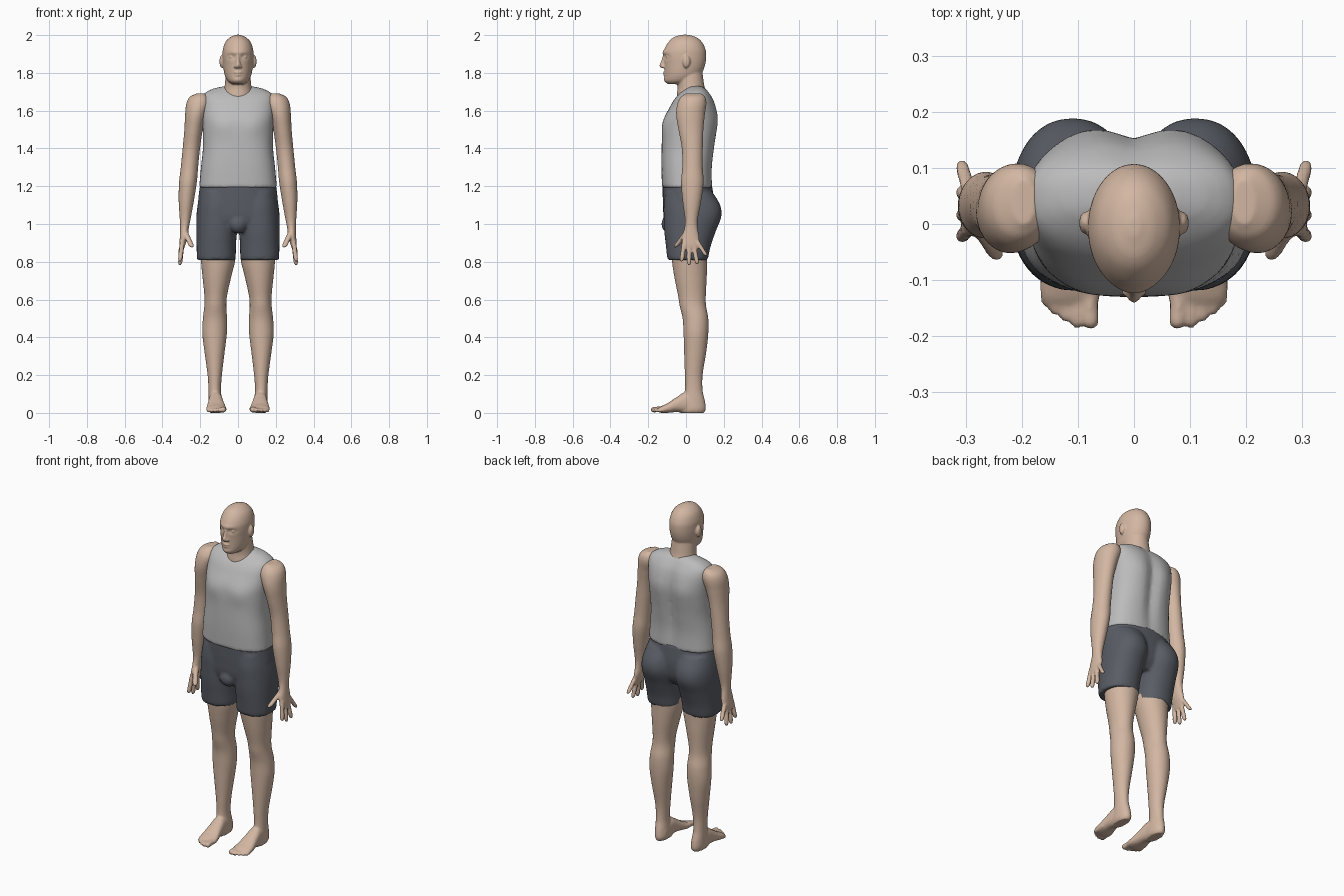
import bpy
import bmesh
from math import cos, sin, tau, exp
from mathutils import Vector, Matrix

default_cube = bpy.data.objects.get("Cube")
if default_cube:
    bpy.data.objects.remove(default_cube, do_unlink=True)


def make_material(name, colour):
    material = bpy.data.materials.new(name)
    material.use_nodes = True
    material.diffuse_color = (*colour, 1)
    shader = next(n for n in material.node_tree.nodes if n.type == 'BSDF_PRINCIPLED')
    shader.inputs["Base Color"].default_value = (*colour, 1)
    shader.inputs["Roughness"].default_value = 0.7
    return material


SKIN = make_material("skin", (0.65, 0.47, 0.36))
VEST = make_material("light grey cloth", (0.5, 0.5, 0.5))
SHORTS = make_material("dark grey cloth", (0.1, 0.11, 0.13))


def smooth_rows(rows, steps=6):
    """Hermite interpolation of the rows along their last value."""
    rows = [Vector(row) for row in rows]
    last = len(rows) - 1

    def slope(i):
        before, after = rows[max(i - 1, 0)], rows[min(i + 1, last)]
        return (after - before) / (after[4] - before[4])

    result = []
    for i in range(last):
        start, end = rows[i], rows[i + 1]
        span = end[4] - start[4]
        for step in range(steps):
            t = step / steps
            ease = t * t * (3 - 2 * t)
            bend = slope(i) * (t * (1 - t) ** 2) - slope(i + 1) * (t * t * (1 - t))
            result.append(start + (end - start) * ease + bend * span)
    result.append(rows[last])
    return result


def loft(bm, rows, axis='Z', power=2.0, sides=40):
    """Rows hold centre x, half width, near edge, far edge, place along axis."""
    def rounded(value):
        return (abs(value) ** (2 / power)) * (1 if value >= 0 else -1)

    rings = []
    for x, half, near, far, place in smooth_rows(rows):
        ring = []
        for k in range(sides):
            angle = tau * k / sides
            across = x + half * rounded(cos(angle))
            depth = (near + far) / 2 + (far - near) / 2 * rounded(sin(angle))
            co = (across, depth, place) if axis == 'Z' else (across, place, depth)
            ring.append(bm.verts.new(co))
        rings.append(ring)
    for lower, upper in zip(rings, rings[1:]):
        for k in range(sides):
            j = (k + 1) % sides
            bm.faces.new((lower[k], lower[j], upper[j], upper[k]))
    bm.faces.new(rings[0])
    bm.faces.new(rings[-1])


def digit(bm, base, tip, radius, axis='Z'):
    """A finger or toe with a rounded tip."""
    base, tip = Vector(base), Vector(tip)
    rows = []
    for t, scale in ((0, 1), (0.5, 0.95), (0.85, 0.9), (0.95, 0.65), (1, 0.2)):
        c, r = base.lerp(tip, t), radius * scale
        depth, place = (c.y, c.z) if axis == 'Z' else (c.z, c.y)
        rows.append((c.x, r, depth - r, depth + r, place))
    loft(bm, rows, axis, sides=16)


def blob(bm, centre, radii):
    matrix = Matrix.Translation(centre) @ Matrix.Diagonal((*radii, 1))
    bmesh.ops.create_uvsphere(bm, u_segments=24, v_segments=16, radius=1, matrix=matrix)


def push(bm, centre, radii, amount):
    """Soft dent or bulge along y."""
    for vert in bm.verts:
        d = vert.co - Vector(centre)
        vert.co.y += amount * exp(-sum((d[i] / radii[i]) ** 2 for i in range(3)))


def finish(name, bm, material, voxel, side=1):
    """Fuse the overlapping forms into one smooth surface."""
    bmesh.ops.scale(bm, vec=(side, 1, 1), verts=bm.verts)
    bmesh.ops.recalc_face_normals(bm, faces=bm.faces)
    mesh = bpy.data.meshes.new(name)
    bm.to_mesh(mesh)
    bm.free()
    mesh.materials.append(material)
    part = bpy.data.objects.new(name, mesh)
    bpy.context.collection.objects.link(part)
    fuse = part.modifiers.new("fuse", 'REMESH')
    fuse.mode = 'VOXEL'
    fuse.voxel_size = voxel
    fuse.use_smooth_shade = True
    soften = part.modifiers.new("soften", 'SMOOTH')
    soften.factor = 0.5
    soften.iterations = 2


# Head with face, ears and neck
bm = bmesh.new()
loft(bm, [(0, .03, -.095, 0, 1.74), (0, .052, -.11, .04, 1.755), (0, .067, -.113, .07, 1.78),
          (0, .075, -.114, .09, 1.81), (0, .08, -.116, .103, 1.85), (0, .082, -.121, .107, 1.89),
          (0, .08, -.115, .103, 1.925), (0, .065, -.09, .082, 1.966),
          (0, .038, -.06, .05, 1.991), (0, .01, -.02, .01, 2.002)], sides=64)
push(bm, (0, -.12, 1.908), (.05, .05, .01), -.005)
push(bm, (0, -.11, 1.763), (.025, .05, .015), -.005)
for s in (-1, 1):
    push(bm, (s * .033, -.105, 1.885), (.02, .05, .013), .012)
    blob(bm, (s * .033, -.093, 1.884), (.015, .014, .011))
    blob(bm, (s * .013, -.12, 1.833), (.009, .01, .008))
    blob(bm, (s * .086, .002, 1.86), (.012, .02, .033))
loft(bm, [(0, .012, -.13, -.1, 1.825), (0, .014, -.141, -.1, 1.838),
          (0, .011, -.132, -.1, 1.86), (0, .008, -.124, -.1, 1.89)], sides=20)
blob(bm, (0, -.11, 1.802), (.022, .012, .006))
blob(bm, (0, -.109, 1.789), (.019, .012, .006))
loft(bm, [(0, .08, -.05, .11, 1.64), (0, .082, -.049, .118, 1.68), (0, .072, -.045, .1, 1.72),
          (0, .066, -.05, .09, 1.78), (0, .06, -.05, .085, 1.83)])
finish("head_and_neck", bm, SKIN, 0.005)

# Sleeveless vest
bm = bmesh.new()
loft(bm, [(0, .206, -.127, .14, 1.19), (0, .196, -.13, .14, 1.3), (0, .186, -.129, .152, 1.4),
          (0, .187, -.125, .165, 1.5), (0, .19, -.115, .168, 1.56), (0, .193, -.085, .158, 1.62),
          (0, .192, -.062, .145, 1.66), (0, .18, -.035, .127, 1.69),
          (0, .13, 0, .105, 1.717), (0, .07, .02, .085, 1.73)], power=2.6, sides=64)
push(bm, (0, .15, 1.45), (.035, .1, .25), -.02)
for s in (-1, 1):
    push(bm, (s * .085, -.12, 1.52), (.06, .08, .05), -.008)
    push(bm, (s * .09, .15, 1.56), (.05, .1, .08), .006)
finish("vest", bm, VEST, 0.011)

# Shorts: hips, two legs and the front panel
bm = bmesh.new()
loft(bm, [(0, .15, -.09, .11, .97), (0, .2, -.115, .14, 1.02), (0, .212, -.122, .15, 1.1),
          (0, .201, -.124, .137, 1.21)], power=2.3, sides=64)
for s in (-1, 1):
    loft(bm, [(s * .115, .101, -.097, .114, .81), (s * .115, .103, -.1, .118, .825),
              (s * .115, .104, -.106, .13, .88), (s * .113, .107, -.115, .157, .96),
              (s * .11, .11, -.118, .187, 1.04), (s * .108, .106, -.118, .181, 1.1),
              (s * .1, .1, -.11, .14, 1.17)], power=2.2)
blob(bm, (0, -.085, 1), (.05, .045, .05))
finish("shorts", bm, SHORTS, 0.009)

for side, label in ((1, "left"), (-1, "right")):
    # Arm from shoulder to palm, then fingers and thumb
    bm = bmesh.new()
    loft(bm, [(.297, .012, -.015, .065, .87), (.295, .016, -.02, .07, .89),
              (.287, .021, -.022, .07, .93), (.283, .023, -.008, .062, .98),
              (.28, .028, -.005, .062, 1.02), (.274, .04, -.018, .08, 1.12),
              (.265, .047, -.026, .093, 1.22), (.257, .046, -.02, .089, 1.3),
              (.247, .046, -.022, .089, 1.4), (.235, .049, -.04, .092, 1.5),
              (.222, .058, -.052, .1, 1.58), (.208, .065, -.045, .108, 1.64),
              (.203, .05, -.025, .1, 1.675), (.196, .02, 0, .08, 1.692)])
    for root, end, z in ((-.008, -.024, .8), (.016, .016, .78), (.038, .06, .785), (.058, .108, .83)):
        digit(bm, (.294, root, .91), (.308, end, z), .013)
    digit(bm, (.281, .005, .96), (.242, -.058, .875), .016)
    finish(label + "_arm", bm, SKIN, 0.0056, side)

    # Leg with heel, foot and toes
    bm = bmesh.new()
    loft(bm, [(.118, .03, -.03, .097, 0), (.118, .037, -.03, .105, .02), (.12, .036, -.02, .101, .06),
              (.123, .033, -.006, .088, .12), (.123, .038, -.006, .088, .2),
              (.124, .053, -.01, .107, .32), (.124, .065, -.013, .118, .42),
              (.122, .064, -.018, .118, .5), (.12, .058, -.034, .106, .57),
              (.118, .06, -.042, .105, .62), (.112, .076, -.062, .11, .72),
              (.105, .092, -.076, .113, .82), (.105, .09, -.08, .12, .92)])
    loft(bm, [(.118, .034, 0, .08, .07), (.118, .037, 0, .11, 0), (.117, .043, .004, .083, -.05),
              (.115, .052, 0, .05, -.1), (.113, .053, 0, .036, -.13),
              (.113, .045, .004, .026, -.145)], axis='Y', power=2.3)
    for x, y, radius in ((.077, -.187, .016), (.101, -.186, .0125), (.122, -.175, .0115),
                         (.141, -.163, .011), (.158, -.148, .01)):
        digit(bm, (x * .9 + .011, y + .07, .02), (x, y, radius), radius, axis='Y')
    finish(label + "_leg", bm, SKIN, 0.0066, side)
